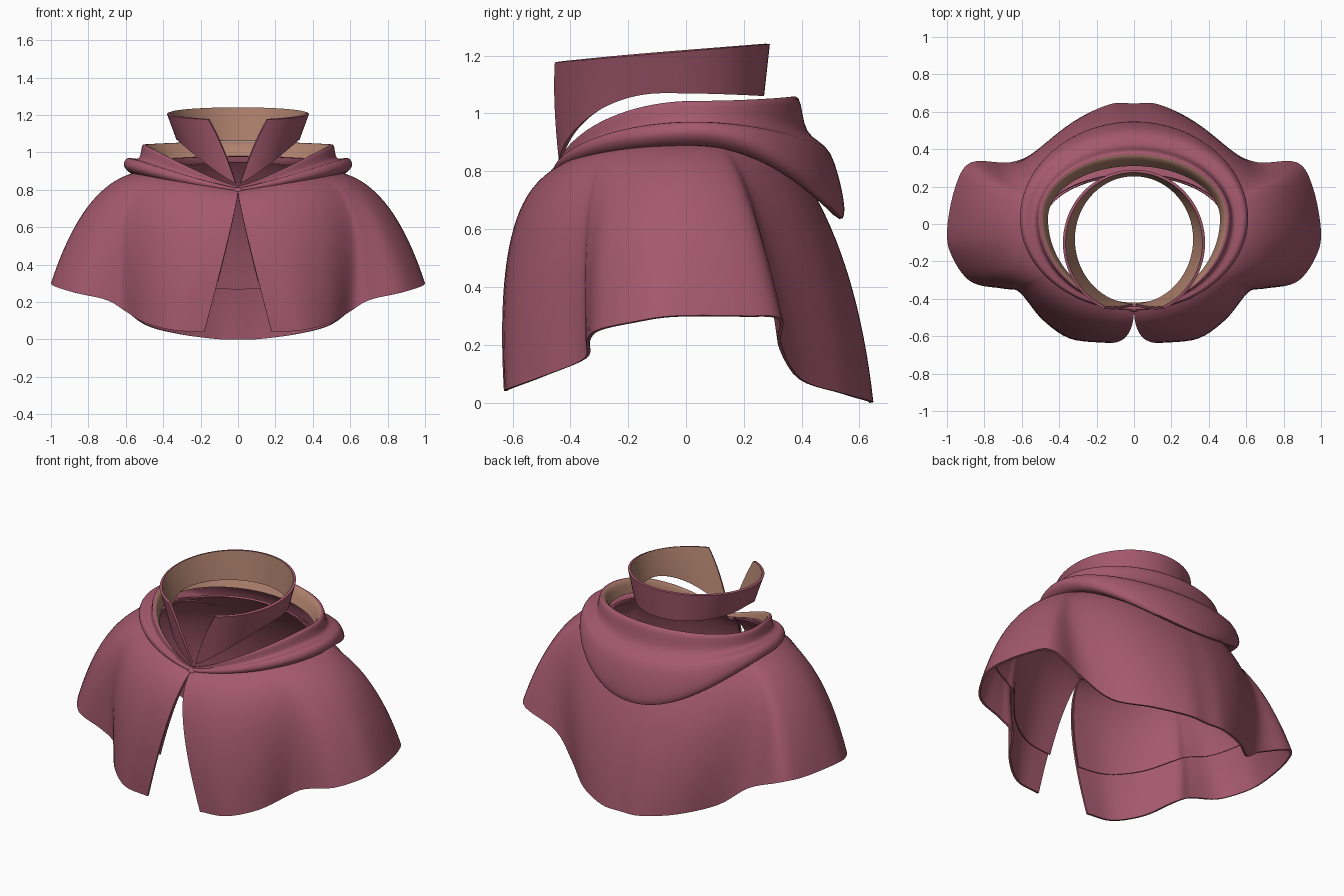
import bpy, math
from mathutils import Vector

if "Cube" in bpy.data.objects:
    bpy.data.objects.remove(bpy.data.objects["Cube"])


def material(name, rgb):
    m = bpy.data.materials.new(name)
    m.diffuse_color = (*rgb, 1)
    m.use_nodes = True
    m.node_tree.nodes["Principled BSDF"].inputs["Base Color"].default_value = m.diffuse_color
    return m


ROSE = material("rose cloth", (0.37, 0.10, 0.155))
TAN = material("tan lining", (0.43, 0.22, 0.155))


def catmull(pts, n):
    """Smooth curve through the points, n steps per span."""
    p = [pts[0] * 2 - pts[1]] + pts + [pts[-1] * 2 - pts[-2]]
    out = []
    for i in range(1, len(p) - 2):
        a, b, c, d = p[i - 1:i + 3]
        for k in range(n):
            t = k / n
            out.append(0.5 * (2 * b + (c - a) * t + (2 * a - 5 * b + 4 * c - d) * t * t
                              + (3 * b - a - 3 * c + d) * t ** 3))
    return out + [pts[-1]]


def ring(th, a, yf, yb, zf, zs, zb, yc=0.0, pf=1.2, pb=2.0):
    """Point on an egg-shaped ring; th = 0 is the front, pi the back."""
    s, c = math.sin(th), math.cos(th)
    y = yc + (yf - yc) * c if c > 0 else yc - (yb - yc) * c
    z = zf + (zs - zf) * abs(s) ** pf if c > 0 else zs + (zb - zs) * abs(c) ** pb
    return Vector((a * s, y, z))


def sheet(name, cols, thick, tan_face=None, inner_tan=False):
    """Cloth from columns of points (each listed top to bottom)."""
    h = len(cols[0])
    verts = [v for col in cols for v in col]
    faces, mats = [], []
    for j in range(len(cols) - 1):
        for r in range(h - 1):
            a, b = j * h + r, (j + 1) * h + r
            faces.append((a + 1, b + 1, b, a))
            mats.append(1 if tan_face and tan_face(r) else 0)
    me = bpy.data.meshes.new(name)
    me.from_pydata(verts, [], faces)
    me.materials.append(ROSE)
    me.materials.append(TAN)
    me.polygons.foreach_set("material_index", mats)
    ob = bpy.data.objects.new(name, me)
    bpy.context.collection.objects.link(ob)
    bpy.ops.object.select_all(action='DESELECT')
    ob.select_set(True)
    bpy.context.view_layer.objects.active = ob
    m = ob.modifiers.new("thickness", 'SOLIDIFY')
    m.thickness, m.offset = thick, -1
    if inner_tan:
        m.material_offset = 1
    bpy.ops.object.modifier_apply(modifier=m.name)
    bpy.ops.object.shade_smooth_by_angle(angle=math.radians(50))
    return ob


# Hem of the right half, from the front opening round to the back centre
HEM = [(0.18, -0.63, 0.04), (0.35, -0.61, 0.05), (0.5, -0.5, 0.09), (0.6, -0.355, 0.15),
       (0.7, -0.345, 0.21), (0.87, -0.31, 0.25), (0.97, -0.18, 0.28), (1.0, -0.04, 0.30),
       (0.955, 0.2, 0.30), (0.87, 0.33, 0.29), (0.66, 0.33, 0.20), (0.5, 0.40, 0.08),
       (0.32, 0.55, 0.03), (0.13, 0.64, 0.005), (0.0, 0.645, 0.0)]


def cape_columns(tmax, scale, rows=22):
    half = []
    hem = catmull([Vector(p) for p in HEM], 5)
    th0 = math.atan2(HEM[0][0], -HEM[0][1])
    for p in hem:
        th = math.atan2(p.x, -p.y)
        th -= th0 * max(0, 1 - (th - th0) / (math.pi - th0)) ** 3
        neck = ring(th, 0.50, -0.45, 0.27, 0.80, 0.90, 0.95)
        mid = ring(th, 0.82, -0.67, 0.58, 0.72, 0.87, 0.65, pf=2)
        col = []
        for r in range(rows + 1):
            t = tmax * r / rows
            v = neck * (1 - t) ** 2 + mid * (2 * t * (1 - t)) + p * t * t
            col.append(Vector((v.x * scale, v.y * scale, v.z)))
        half.append(col)
    mirrored = [[Vector((-v.x, v.y, v.z)) for v in c] for c in reversed(half[:-1])]
    return half + mirrored


# Shoulder cape and its shorter lining
sheet("shoulder_cape", cape_columns(1.0, 1.0), 0.012)
sheet("cape_lining", cape_columns(0.78, 0.965), 0.006)

# Draped hood: rolled cloth round the neck, hanging low at the back
HOOD = [(0.46, -0.42, 0.31, 0.80, 0.96, 0.98), (0.48, -0.43, 0.35, 0.815, 1.025, 1.045),
        (0.51, -0.44, 0.39, 0.82, 1.04, 1.05), (0.53, -0.44, 0.42, 0.81, 0.97, 0.94),
        (0.59, -0.455, 0.50, 0.81, 0.97, 0.86), (0.61, -0.46, 0.545, 0.80, 0.93, 0.70),
        (0.57, -0.45, 0.53, 0.79, 0.89, 0.635), (0.48, -0.43, 0.42, 0.79, 0.89, 0.74)]
N = 96
cols = []
for j in range(N + 1):
    th = 2 * math.pi * j / N
    cols.append(catmull([ring(th, *h, yc=0.03) for h in HOOD], 4))
sheet("draped_hood", cols, 0.008, tan_face=lambda r: r < 6)

# Standing collar, open in front, tan inside
cols = []
for j in range(N + 1):
    col = []
    for r in range(9):
        t = r / 8
        gap = 0.434 * (1 - t) + 0.04 * t
        th = gap + (2 * math.pi - 2 * gap) * j / N
        top = ring(th, 0.38, -0.49, 0.29, 0, 0, 0, yc=-0.1)
        top.z = 1.215 + 0.085 * top.y
        low = ring(th, 0.33, -0.44, 0.27, 0.83, 1.07, 1.06, yc=-0.08)
        col.append(top.lerp(low, t))
    cols.append(col)
sheet("standing_collar", cols, 0.015, inner_tan=True)

# Small knot where the cloth meets at the throat
bpy.ops.mesh.primitive_ico_sphere_add(subdivisions=2, radius=0.03, location=(0, -0.45, 0.79))
knot = bpy.context.object
knot.name = "throat_knot"
knot.scale = (1, 0.7, 0.8)
knot.data.materials.append(ROSE)
bpy.ops.object.shade_smooth_by_angle(angle=math.radians(50))
